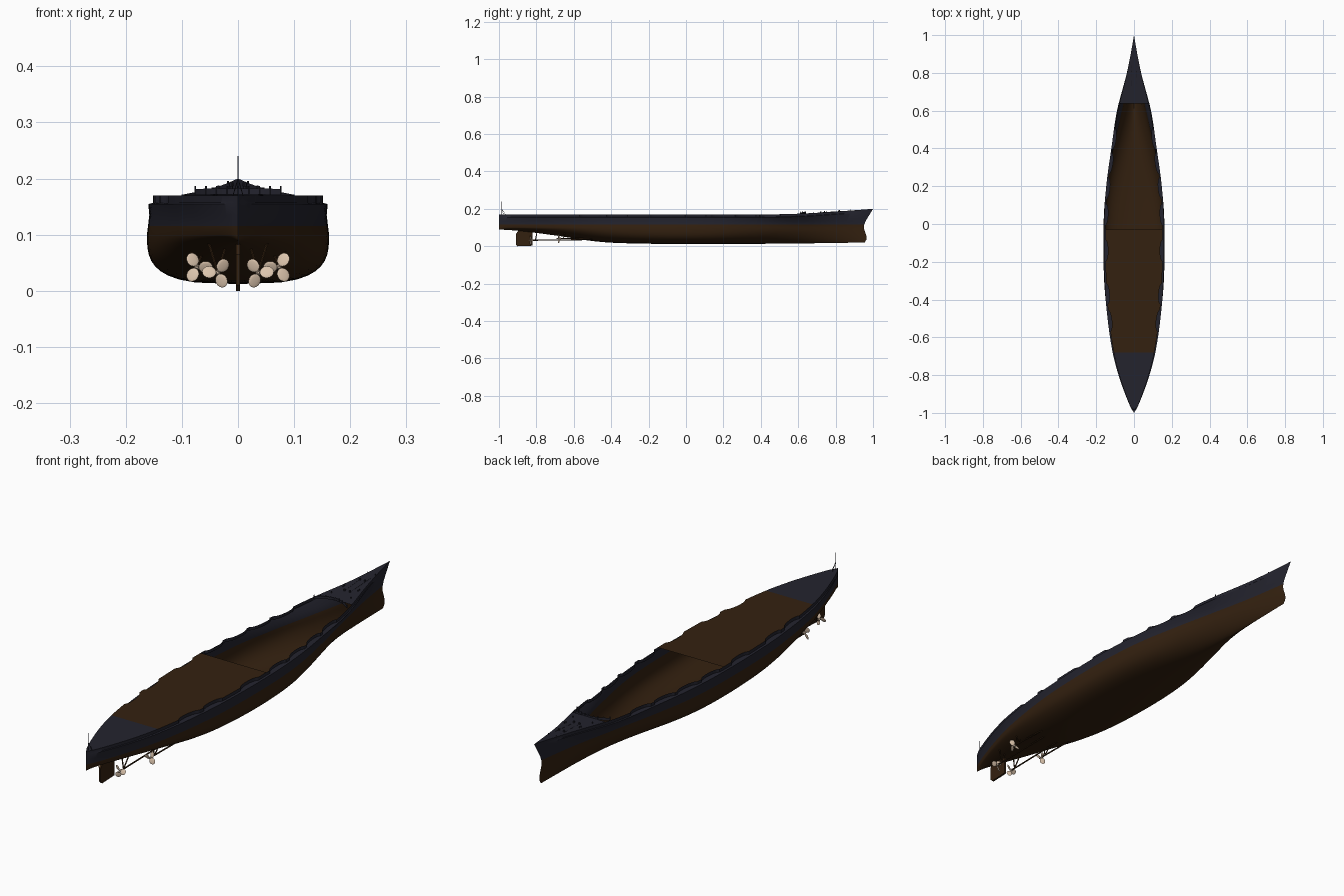
import bpy, bmesh, math
from mathutils import Vector

cube = bpy.data.objects.get("Cube")
if cube:
    bpy.data.objects.remove(cube)


def material(name, rgb):
    m = bpy.data.materials.new(name)
    m.use_nodes = True
    m.diffuse_color = (*rgb, 1)
    m.node_tree.nodes["Principled BSDF"].inputs["Base Color"].default_value = (*rgb, 1)
    return m


NAVY = material("dark navy paint", (0.017, 0.017, 0.027))
BROWN = material("dark brown", (0.034, 0.015, 0.005))
BEIGE = material("beige metal", (0.72, 0.56, 0.42))


def finish(name, bm, mats, smooth=True):
    mesh = bpy.data.meshes.new(name)
    bm.to_mesh(mesh)
    bm.free()
    ob = bpy.data.objects.new(name, mesh)
    bpy.context.collection.objects.link(ob)
    for m in mats:
        mesh.materials.append(m)
    if smooth:
        bpy.ops.object.select_all(action="DESELECT")
        ob.select_set(True)
        bpy.context.view_layer.objects.active = ob
        bpy.ops.object.shade_smooth_by_angle(angle=math.radians(35))
    return ob


def curve(points):
    """Smooth interpolation through (position, value) pairs."""
    def slope(i):
        a, b = points[max(i - 1, 0)], points[min(i + 1, len(points) - 1)]
        return (b[1] - a[1]) / (b[0] - a[0])

    def f(p):
        p = min(max(p, points[0][0]), points[-1][0])
        i = next(i for i in range(len(points) - 1) if p <= points[i + 1][0])
        (a, va), (b, vb) = points[i], points[i + 1]
        t, d = (p - a) / (b - a), b - a
        return ((2*t**3 - 3*t*t + 1) * va + (t**3 - 2*t*t + t) * d * slope(i)
                + (3*t*t - 2*t**3) * vb + (t**3 - t*t) * d * slope(i + 1))
    return f


# Hull lines: deck beam, waterline beam, keel height, sheer, stem shape, fullness
beam = curve([(-1, 0), (-.97, .018), (-.9, .047), (-.8, .082), (-.68, .113), (-.5, .14),
              (-.3, .156), (0, .159), (.2, .147), (.4, .12), (.6, .09), (.8, .04), (.9, .019), (1, 0)])
water = curve([(-1, 0), (-.97, .014), (-.9, .04), (-.8, .073), (-.68, .106), (-.5, .138),
               (-.3, .158), (0, .161), (.2, .146), (.4, .108), (.6, .062), (.8, .026), (1, 0)])
keel = curve([(-1, .09), (-.9, .083), (-.7, .058), (-.5, .028), (-.35, .017), (0, .012), (.5, .014), (1, .02)])
sheer = curve([(-1, .17), (.4, .17), (.6, .174), (.8, .185), (1, .2)])
stem = curve([(.02, .955), (.04, .966), (.06, .963), (.1, .951), (.13, .958), (.17, .982), (.2, 1)])
fullness = curve([(-1, 1.3), (-.6, 1.9), (-.2, 3), (.1, 3), (.5, 1.7), (1, 1.3)])
GALLERIES = [.45, .32, .19, .05, -.14, -.37, -.51]


def notch(y):
    """Depth of the curved gallery cut-outs along the deck edge."""
    return sum(math.sqrt(max(0, 1 - ((y - c) / .055) ** 2)) for c in GALLERIES)


def station(y):
    """Half section from keel to deck edge."""
    k, w, b, top, n = keel(y), water(y), beam(y), sheer(y), fullness(y)
    pts = []
    for i in range(11):
        s = (i / 10) ** 1.5
        pts.append((w * (1 - (1 - s) ** n) ** (1 / n), k + (.1 - k) * s))
    edge = max(0, b - .05 * b - .014 * notch(y))
    pts += [(w + (b - w) * .12 - .01 * w, .115), (w + (b - w) * .4 - .02 * w, .135),
            (b, top - .015), (edge, top - .013), (edge, top)]
    bow = max(0, (y - .6) / .4)
    return [Vector((max(x, 0), y + (stem(z) - 1) * bow, z)) for x, z in pts]


def mirrored(v):
    return Vector((-v.x, v.y, v.z))


STEPS = 320
ys = sorted({round(-1 + 2 * i / STEPS, 5) for i in range(STEPS + 1)} | {-.68, -.03, .64})

# Hull shell, open amidships
bm = bmesh.new()
rows = []
for y in ys:
    half = station(y)
    rows.append([bm.verts.new(v) for v in [mirrored(v) for v in half[:0:-1]] + half])
for a, b in zip(rows, rows[1:]):
    for i in range(len(a) - 1):
        f = bm.faces.new((a[i], b[i], b[i + 1], a[i + 1]))
        f.material_index = 1 if f.calc_center_median().z < .112 else 0
        f.normal_flip()
bmesh.ops.remove_doubles(bm, verts=bm.verts, dist=.00005)
finish("hull", bm, [NAVY, BROWN])


def deck(name, y0, y1, mat):
    bm = bmesh.new()
    pairs = []
    for y in ys:
        if y0 <= y <= y1:
            v = station(y)[-1]
            pairs.append((bm.verts.new(mirrored(v)), bm.verts.new(v)))
    for a, b in zip(pairs, pairs[1:]):
        bm.faces.new((a[0], a[1], b[1], b[0]))
    bmesh.ops.remove_doubles(bm, verts=bm.verts, dist=.00005)
    finish(name, bm, [mat])


deck("stern_deck", -1, -.68, NAVY)
deck("hangar_deck", -.68, -.03, BROWN)
deck("bow_deck", .64, 1, NAVY)


def rod(bm, a, b, r, sides=8, r2=None):
    a, b = Vector(a), Vector(b)
    d = b - a
    m = d.to_track_quat("Z", "Y").to_matrix().to_4x4()
    m.translation = (a + b) / 2
    bmesh.ops.create_cone(bm, cap_ends=True, segments=sides, radius1=r,
                          radius2=r if r2 is None else r2, depth=d.length, matrix=m)


def plate(bm, outline, thick):
    """Vertical fore-and-aft plate from (y, z) points."""
    f = bm.faces.new([bm.verts.new((-thick / 2, y, z)) for y, z in outline])
    new = bmesh.ops.extrude_face_region(bm, geom=[f])["geom"]
    bmesh.ops.translate(bm, vec=(thick, 0, 0), verts=[g for g in new if isinstance(g, bmesh.types.BMVert)])
    bmesh.ops.recalc_face_normals(bm, faces=bm.faces)


# Rudder
bm = bmesh.new()
plate(bm, [(-.82, .003), (-.9, 0), (-.91, .01), (-.91, .065), (-.895, .085), (-.82, .085)], .008)
finish("rudder", bm, [BROWN], False)

# Propellers, shafts and struts on each side
for side, label in ((1, "left"), (-1, "right")):
    for kind, x, y, z, turn, front in (("outer", .073, -.68, .042, 60, -.32), ("inner", .036, -.83, .032, 55, -.48)):
        flip = 1 if kind == "outer" else -1
        bm = bmesh.new()
        for i in range(3):
            a = math.radians(turn + 120 * i) if flip > 0 else math.radians(180 - turn - 120 * i)
            start = len(bm.verts)
            made = bmesh.ops.create_uvsphere(bm, u_segments=12, v_segments=8, radius=1)["verts"]
            for v in made:
                p = Vector((v.co.x * .0105, v.co.y * .0018, v.co.z * .0125 + .0155))
                p.y += p.x * .45
                v.co = Vector((side * (x + p.z * math.cos(a) - p.x * math.sin(a)),
                               y + p.y, z + p.z * math.sin(a) + p.x * math.cos(a)))
        rod(bm, (side * x, y + .012, z), (side * x, y - .012, z), .005, 12, .002)
        bmesh.ops.recalc_face_normals(bm, faces=bm.faces)
        finish(f"{label}_{kind}_propeller", bm, [BEIGE])

        bm = bmesh.new()
        rod(bm, (side * x, y, z), (side * x * .95, front, .036), .003)
        for dx in (-.016, .016):
            rod(bm, (side * x, y + .025, z), (side * (x + dx), y + .035, .085), .0025, 6)
        finish(f"{label}_{kind}_shaft", bm, [BROWN])

# Stern flagstaff with tripod feet
bm = bmesh.new()
rod(bm, (0, -.985, .17), (0, -.985, .24), .0012, 6, .0006)
for x, y in ((.009, -.975), (-.009, -.975), (0, -.965)):
    rod(bm, (x, y, .17), (0, -.985, .2), .0008, 5)
finish("stern_flagstaff", bm, [NAVY])

# Breakwater with stiffening posts across the foredeck break
bm = bmesh.new()
line = [(i / 8 * .076, .64 - .03 * abs(i / 8) ** 2) for i in range(-8, 9)]
low = [bm.verts.new((x, y, sheer(y) - .004)) for x, y in line]
high = [bm.verts.new((x, y, sheer(y) + .007)) for x, y in line]
for i in range(len(line) - 1):
    bm.faces.new((low[i], low[i + 1], high[i + 1], high[i]))
for x, y in line[::2]:
    rod(bm, (x, y, .172), (x, y, .187), .0016, 6)
finish("breakwater", bm, [NAVY], False)

# Capstans, bollards and anchor chains on the foredeck
bm = bmesh.new()
for side in (1, -1):
    for x, y, r, h in ((.012, .82, .004, .007), (.013, .72, .004, .007), (.035, .74, .002, .006),
                       (.035, .75, .002, .006), (.018, .88, .0018, .005), (.045, .68, .002, .006)):
        rod(bm, (side * x, y, sheer(y) - .002), (side * x, y, sheer(y) + h), r, 10)
    rod(bm, (side * .012, .73, sheer(.73)), (side * .016, .85, sheer(.85)), .0012, 6)
finish("foredeck_fittings", bm, [NAVY])
